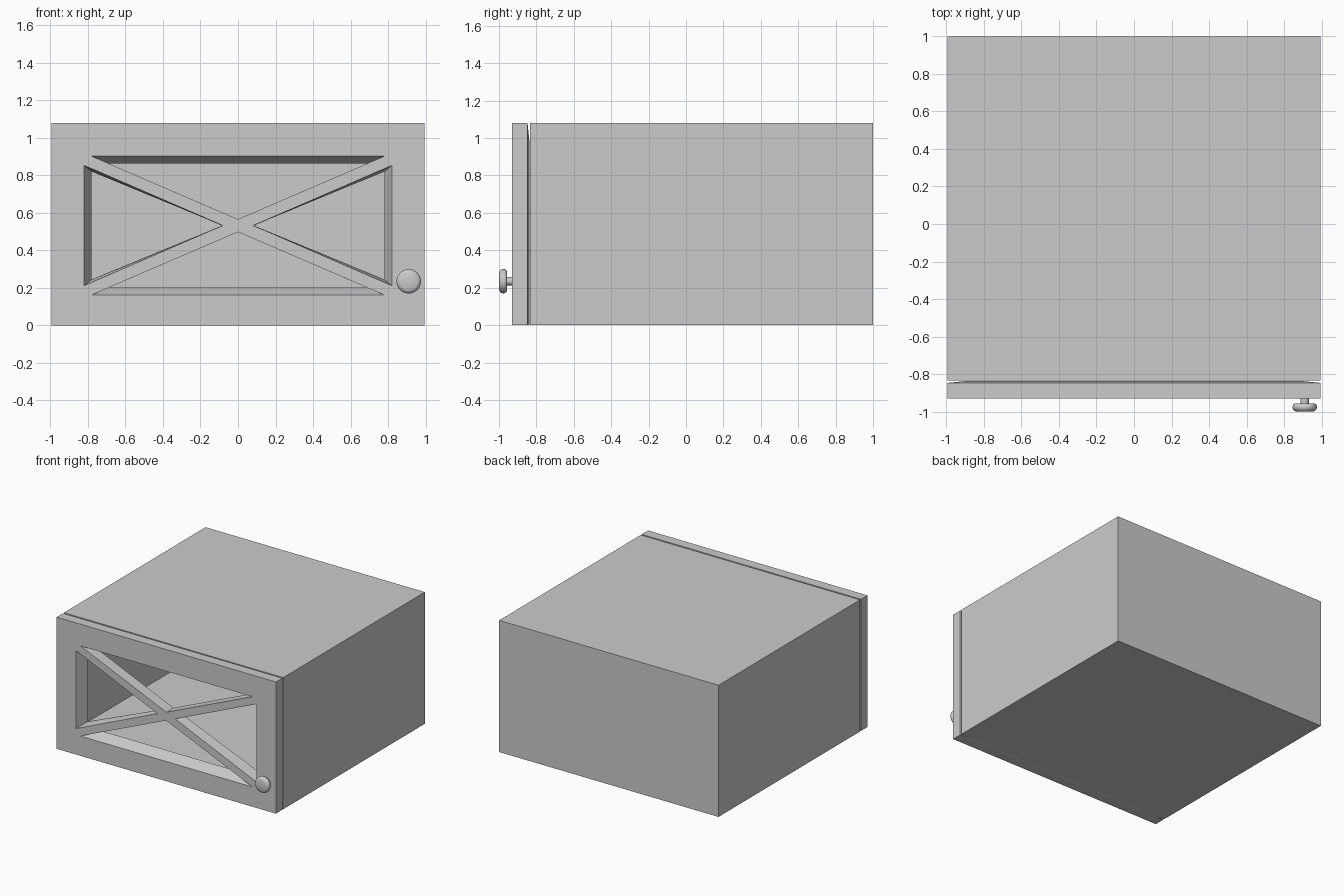
import bpy, bmesh, math

if "Cube" in bpy.data.objects:
    bpy.data.objects.remove(bpy.data.objects["Cube"])

W, H = 0.995, 1.08


def loft(name, rings):
    """Closed solid skinned through rings with equal point counts."""
    bm = bmesh.new()
    loops = [[bm.verts.new(p) for p in r] for r in rings]
    n = len(loops[0])
    for a, b in zip(loops, loops[1:]):
        for i in range(n):
            j = (i + 1) % n
            bm.faces.new((a[i], a[j], b[j], b[i]))
    bm.faces.new(loops[0])
    bm.faces.new(loops[-1])
    bmesh.ops.recalc_face_normals(bm, faces=bm.faces)
    me = bpy.data.meshes.new(name)
    bm.to_mesh(me)
    bm.free()
    ob = bpy.data.objects.new(name, me)
    bpy.context.collection.objects.link(ob)
    return ob


def cut(target, cutter):
    mod = target.modifiers.new("cut", 'BOOLEAN')
    mod.operation = 'DIFFERENCE'
    mod.solver = 'EXACT'
    mod.object = cutter
    bpy.context.view_layer.objects.active = target
    bpy.ops.object.modifier_apply(modifier=mod.name)
    bpy.data.objects.remove(cutter)


def flat(x, y0, y1, z):
    return [(-x, y0, z), (x, y0, z), (x, y1, z), (-x, y1, z)]


def upright(x, y, z0, z1):
    return [(-x, y, z0), (x, y, z0), (x, y, z1), (-x, y, z1)]


# hollow cabinet, open at the front, with a floor sloped up at its edges
body = loft("cabinet_body", [flat(W, -0.835, 1, 0), flat(W, -0.835, 1, H)])
cut(body, loft("cavity_cutter", [flat(0.80, -0.95, 0.82, 0.01),
                                 flat(0.965, -0.95, 0.965, 0.09),
                                 flat(0.965, -0.95, 0.965, 1.05)]))

# door with a slightly raised back
door = loft("door", [upright(W, -0.93, 0, H), upright(W, -0.847, 0, H),
                     upright(W - 0.11, -0.836, 0.003, H - 0.11)])

# four triangular openings leave the crossed bars; outer rims slope inward
CZ = 0.532


def opening(front, back):
    # extend the slope slightly past both door faces
    rings = []
    for t in (-0.1, 1.1):
        rings.append([(f[0] + (b[0] - f[0]) * t, -0.93 + 0.094 * t,
                       CZ + f[1] + (b[1] - f[1]) * t)
                      for f, b in zip(front, back)])
    return loft("opening_cutter", rings)


for s in (-1, 1):
    cut(door, opening([(-0.78, s * 0.37), (0.78, s * 0.37), (0, s * 0.034)],
                      [(-0.687, s * 0.33), (0.687, s * 0.33), (0, s * 0.034)]))
    cut(door, opening([(s * 0.82, -0.32), (s * 0.82, 0.32), (s * 0.08, 0)],
                      [(s * 0.78, -0.288), (s * 0.78, 0.288), (s * 0.085, 0)]))

# round knob turned from a profile of (radius, y)
profile = [(0.022, -0.925), (0.022, -0.957), (0.052, -0.957), (0.061, -0.962),
           (0.065, -0.972), (0.065, -0.981), (0.061, -0.991), (0.052, -0.997),
           (0.045, -1.0)]
N = 32
knob = loft("knob", [[(0.91 + r * math.cos(2 * math.pi * i / N), y,
                       0.235 + r * math.sin(2 * math.pi * i / N))
                      for i in range(N)] for r, y in profile])
bpy.ops.object.select_all(action='DESELECT')
knob.select_set(True)
bpy.context.view_layer.objects.active = knob
bpy.ops.object.shade_smooth_by_angle(angle=math.radians(40))
